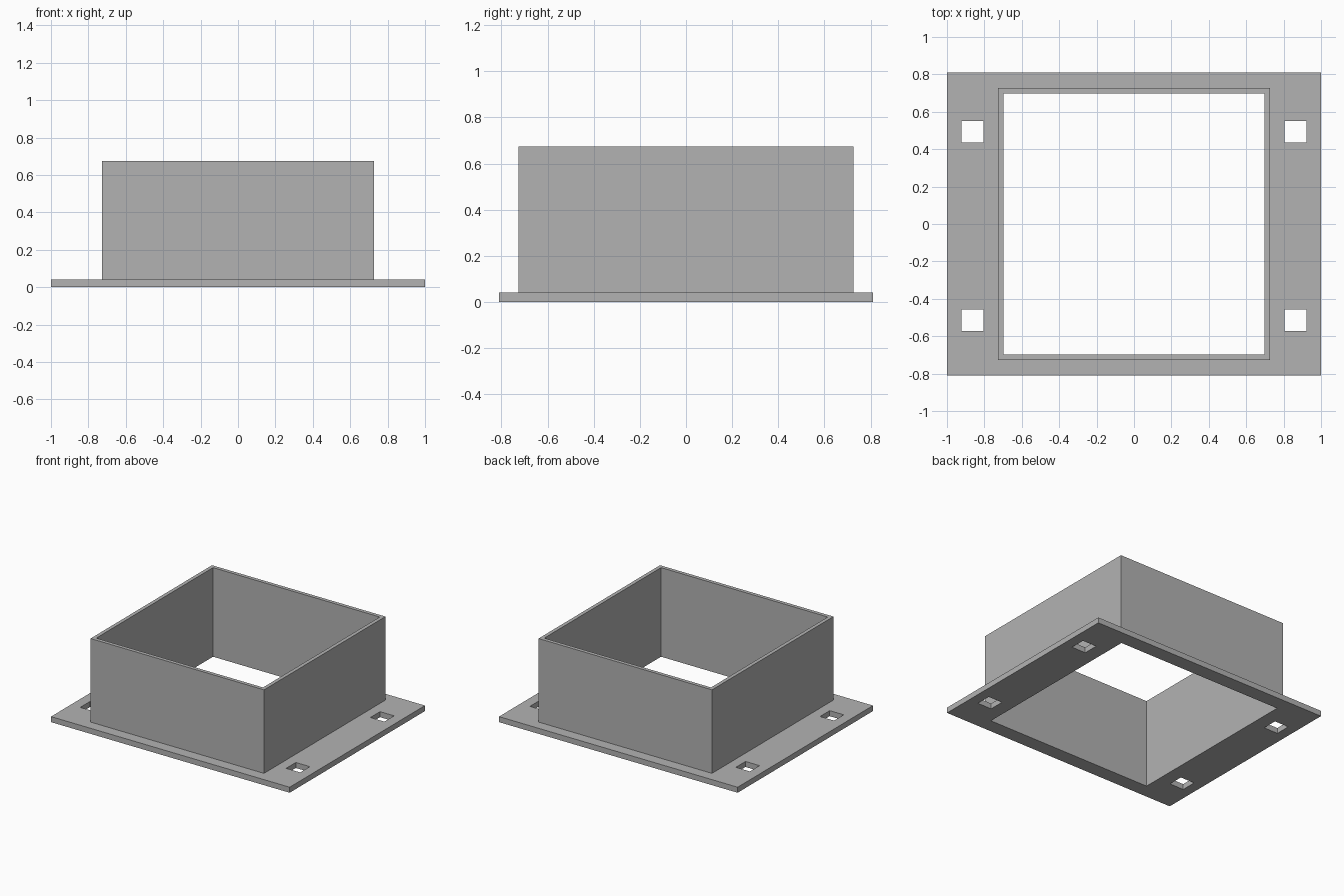
import bpy

cube = bpy.data.objects.get("Cube")
if cube:
    bpy.data.objects.remove(cube, do_unlink=True)

grey = bpy.data.materials.new("plain_grey")
grey.use_nodes = True
colour = (0.45, 0.45, 0.45, 1)
grey.diffuse_color = colour
grey.node_tree.nodes["Principled BSDF"].inputs["Base Color"].default_value = colour


def box(name, x, y, z):
    """Box spanning the given (low, high) ranges."""
    spans = (x, y, z)
    bpy.ops.mesh.primitive_cube_add(size=1)
    obj = bpy.context.object
    obj.name = name
    for v in obj.data.vertices:
        v.co = [lo + (c + 0.5) * (hi - lo) for c, (lo, hi) in zip(v.co, spans)]
    obj.data.materials.append(grey)
    return obj


def combine(target, tool, operation):
    """Apply a boolean to the target and discard the tool."""
    mod = target.modifiers.new(operation.lower(), "BOOLEAN")
    mod.operation = operation
    mod.solver = "EXACT"
    mod.object = tool
    bpy.context.view_layer.objects.active = target
    bpy.ops.object.modifier_apply(modifier=mod.name)
    bpy.data.objects.remove(tool, do_unlink=True)


# Base flange with the square collar rising from it
OUTER, INNER = 0.727, 0.699
duct = box("flanged_collar", (-1, 1), (-0.81, 0.81), (0, 0.042))
collar = box("collar", (-OUTER, OUTER), (-OUTER, OUTER), (0.02, 0.675))
combine(duct, collar, "UNION")

# Square opening straight through collar and flange
through = (-0.2, 1)
opening = box("opening", (-INNER, INNER), (-INNER, INNER), through)
combine(duct, opening, "DIFFERENCE")

# Square mounting holes near the flange corners
for x in (-0.863, 0.863):
    for y in (-0.514, 0.494):
        hole = box("hole", (x - 0.059, x + 0.059), (y - 0.058, y + 0.058), through)
        combine(duct, hole, "DIFFERENCE")
